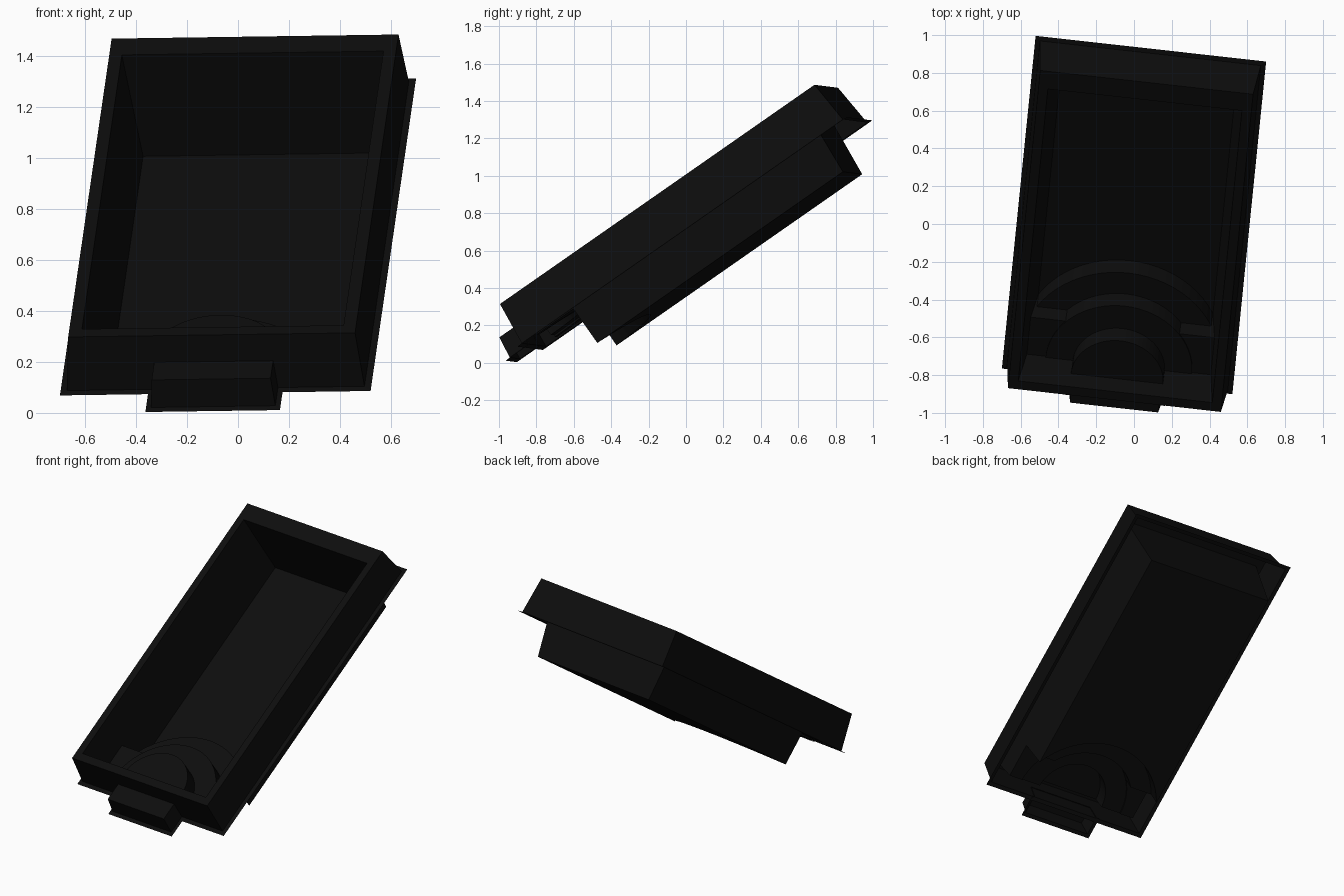
import bpy, bmesh
from mathutils import Matrix, Vector

if "Cube" in bpy.data.objects:
    bpy.data.objects.remove(bpy.data.objects["Cube"])

# Tilted frame: local x = width, y = length, z = depth (0 at the base lip)
V = Vector((0.083, 0.818, 0.570)).normalized()
U = Vector((0.993, -0.114, 0.012))
U = (U - V * U.dot(V)).normalized()
N = U.cross(V)
FRAME = Matrix.Translation((0, 0.0475, 0.691)) @ Matrix((U, V, N)).transposed().to_4x4()

black = bpy.data.materials.new("near_black")
black.diffuse_color = (0.004, 0.004, 0.004, 1)
black.use_nodes = True
black.node_tree.nodes["Principled BSDF"].inputs["Base Color"].default_value = black.diffuse_color

RIM, FLOOR = 0.245, -0.217


def add_object(name, bm):
    me = bpy.data.meshes.new(name)
    bm.to_mesh(me)
    bm.free()
    me.materials.append(black)
    ob = bpy.data.objects.new(name, me)
    bpy.context.collection.objects.link(ob)
    ob.matrix_world = FRAME
    return ob


def rect(hw, front, back, z):
    return [(-hw, back, z), (-hw, front, z), (hw, front, z), (hw, back, z)]


def loft(loops, closed=True, cap_first=False, cap_last=False):
    bm = bmesh.new()
    rows = [[bm.verts.new(p) for p in lp] for lp in loops]
    for a, b in zip(rows, rows[1:]):
        for i in range(len(a) if closed else len(a) - 1):
            j = (i + 1) % len(a)
            bm.faces.new((a[i], a[j], b[j], b[i]))
    if cap_first:
        bm.faces.new(rows[0][::-1])
    if cap_last:
        bm.faces.new(rows[-1])
    return bm


# Outer rim: base lip, flared skirt and flat coping
add_object("rim_shell", loft([
    rect(0.614, -1.077, 1.077, 0),
    rect(0.588, -1.050, 1.050, 0.004),
    rect(0.567, -1.0285, 1.0285, RIM),
    rect(0.517, -0.975, 0.915, RIM)]))

# Small box projecting from the front skirt, with its own lip
add_object("front_box", loft([
    rect(0.266, -1.20, -1.045, 0),
    rect(0.246, -1.175, -1.045, 0.004),
    rect(0.235, -1.16, -1.035, 0.125)], closed=False, cap_last=True))

# Basin volume, from which the steps and benches are cut
basin_form = add_object("basin_form", loft([
    rect(0.465, -0.955, 0.881, FLOOR),
    rect(0.517, -0.975, 0.915, RIM)], cap_first=True, cap_last=True))
cutters = []

# Concentric half-round steps against the front wall
for i, (r, top) in enumerate([(0.525, -0.10), (0.39, 0.014), (0.245, 0.13)]):
    bm = bmesh.new()
    bottom = -0.3 - 0.01 * i
    bmesh.ops.create_cone(bm, cap_ends=True, segments=64, radius1=r, radius2=r,
                          depth=top - bottom,
                          matrix=Matrix.Translation((0, -0.97, (top + bottom) / 2)))
    cutters.append(add_object("step_cutter", bm))

# Corner benches on both sides of the steps
for s in (-1, 1):
    bm = bmesh.new()
    bmesh.ops.create_cube(bm, size=1, matrix=Matrix.Translation((s * 0.485, -0.915, -0.171))
                          @ Matrix.Diagonal((0.40, 0.38, 0.35, 1)))
    cutters.append(add_object("bench_cutter", bm))

for c in cutters:
    c.hide_render = True
    m = basin_form.modifiers.new("cut", 'BOOLEAN')
    m.operation = 'DIFFERENCE'
    m.solver = 'EXACT'
    m.object = c

# Keep the skin of the basin, open at the top
bpy.context.view_layer.update()
dg = bpy.context.evaluated_depsgraph_get()
me = bpy.data.meshes.new_from_object(basin_form.evaluated_get(dg))
bm = bmesh.new()
bm.from_mesh(me)
lid = [f for f in bm.faces if all(v.co.z > RIM - 0.001 for v in f.verts)]
bmesh.ops.delete(bm, geom=lid, context='FACES')
bmesh.ops.reverse_faces(bm, faces=bm.faces[:])
for f in bm.faces:
    f.material_index = 0
add_object("basin_with_steps", bm)

# Remove the helpers
for ob in cutters + [basin_form]:
    bpy.data.objects.remove(ob, do_unlink=True)
